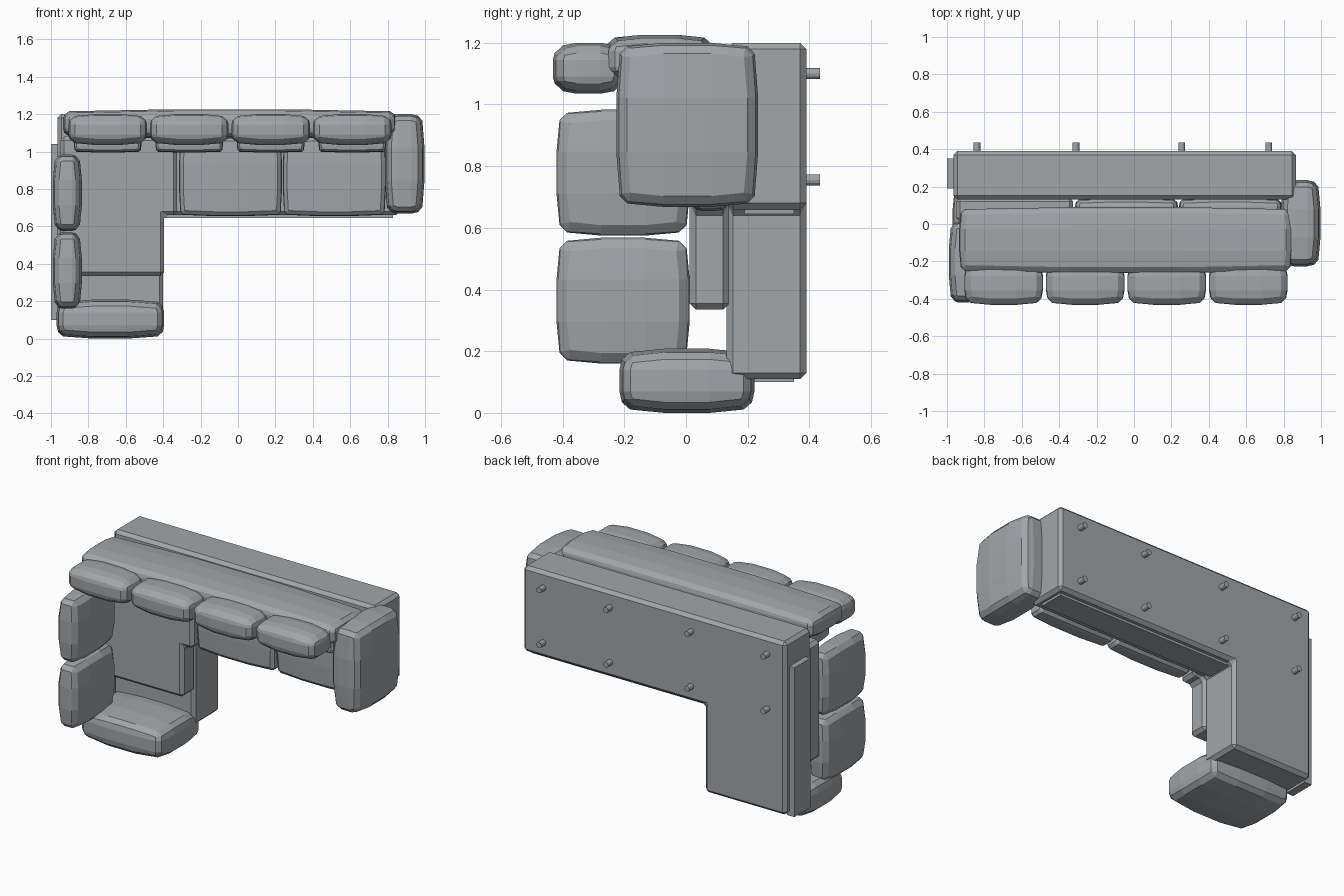
import bpy, bmesh, math
from mathutils import Matrix, Vector

cube = bpy.data.objects.get("Cube")
if cube:
    bpy.data.objects.remove(cube, do_unlink=True)

grey = bpy.data.materials.new("grey_upholstery")
grey.use_nodes = True
colour = (0.36, 0.38, 0.40, 1)
grey.diffuse_color = colour
grey.node_tree.nodes["Principled BSDF"].inputs["Base Color"].default_value = colour


def finish(name, bm, bevel=0.0):
    """Turn a bmesh into a grey, flat shaded object with chamfered edges."""
    bmesh.ops.recalc_face_normals(bm, faces=bm.faces)
    mesh = bpy.data.meshes.new(name)
    bm.to_mesh(mesh)
    bm.free()
    mesh.materials.append(grey)
    obj = bpy.data.objects.new(name, mesh)
    bpy.context.collection.objects.link(obj)
    if bevel:
        mod = obj.modifiers.new("chamfer", 'BEVEL')
        mod.width = bevel
        mod.segments = 1
        mod.limit_method = 'ANGLE'
        mod.angle_limit = math.radians(45)
    return obj


def cushion(name, x, y, z, bulge=0.012, bevel=0.022):
    """Box between the given ranges whose faces swell towards the middle."""
    bm = bmesh.new()
    bmesh.ops.create_cube(bm, size=2)
    if bulge:
        bmesh.ops.subdivide_edges(bm, edges=bm.edges[:], cuts=2, use_grid_fill=True)
    ranges = (x, y, z)
    for v in bm.verts:
        t = v.co.copy()
        outer = [abs(c) > 0.9 for c in t]
        for i, (low, high) in enumerate(ranges):
            half = (high - low) / 2
            if outer[i]:
                half -= bulge * (sum(outer) - 1)
            v.co[i] = (low + high) / 2 + t[i] * half
    return finish(name, bm, bevel)


def slab(name, outline, y0, y1, bevel):
    """Prism from an x-z outline, extruded along y."""
    bm = bmesh.new()
    face = bm.faces.new([bm.verts.new((x, y0, z)) for x, z in outline])
    new = bmesh.ops.extrude_face_region(bm, geom=[face])["geom"]
    bmesh.ops.translate(bm, vec=(0, y1 - y0, 0),
                        verts=[g for g in new if isinstance(g, bmesh.types.BMVert)])
    return finish(name, bm, bevel)


def l_shape(left, right, step, bottom, middle, top):
    return [(left, bottom), (step, bottom), (step, middle),
            (right, middle), (right, top), (left, top)]


# Corner-shaped base and its recessed trim plates
slab("base", l_shape(-0.965, 0.865, -0.40, 0.11, 0.66, 1.20), 0.132, 0.39, 0.02)
cushion("side_trim", (-1.0, -0.95), (0.19, 0.35), (0.10, 1.04), 0, 0)
cushion("front_trim", (-0.42, 0.83), (0.19, 0.35), (0.645, 0.70), 0, 0)

# Seat cushions
slab("chaise_seat", l_shape(-0.95, -0.325, -0.395, 0.335, 0.66, 1.08), 0.012, 0.14, 0.02)
for i, x in enumerate((-0.315, 0.24)):
    cushion(f"seat_{i + 1}", (x, x + 0.55), (0.012, 0.14), (0.655, 1.08), 0.007, 0.016)

# Backrest, headrests and lumbar pads
cushion("backrest", (-0.935, 0.845), (-0.262, 0.09), (1.07, 1.226), 0.011, 0.02)
for i in range(4):
    x = -0.907 + i * 0.436
    cushion(f"headrest_{i + 1}", (x, x + 0.42), (-0.432, -0.20), (1.035, 1.20))
    cushion(f"lumbar_pad_{i + 1}", (x + 0.03, x + 0.39), (-0.19, 0.04), (0.995, 1.10), 0.004, 0.01)

# Arms and end cushion
cushion("left_arm", (0.785, 0.997), (-0.226, 0.234), (0.668, 1.20), 0.013)
for i, z in enumerate((0.16, 0.575)):
    cushion(f"right_arm_{i + 1}", (-0.99, -0.835), (-0.42, 0.012), (z, z + 0.408))
cushion("end_cushion", (-0.97, -0.395), (-0.216, 0.222), (0.0, 0.208), 0.013)

# Round legs
for x in (-0.84, -0.31, 0.255, 0.72):
    for z in (0.755, 1.10):
        bm = bmesh.new()
        bmesh.ops.create_cone(bm, cap_ends=True, segments=12, radius1=0.018, radius2=0.018,
                              depth=0.07, matrix=Matrix.Translation(Vector((x, 0.4, z)))
                              @ Matrix.Rotation(math.pi / 2, 4, 'X'))
        finish("leg", bm)
